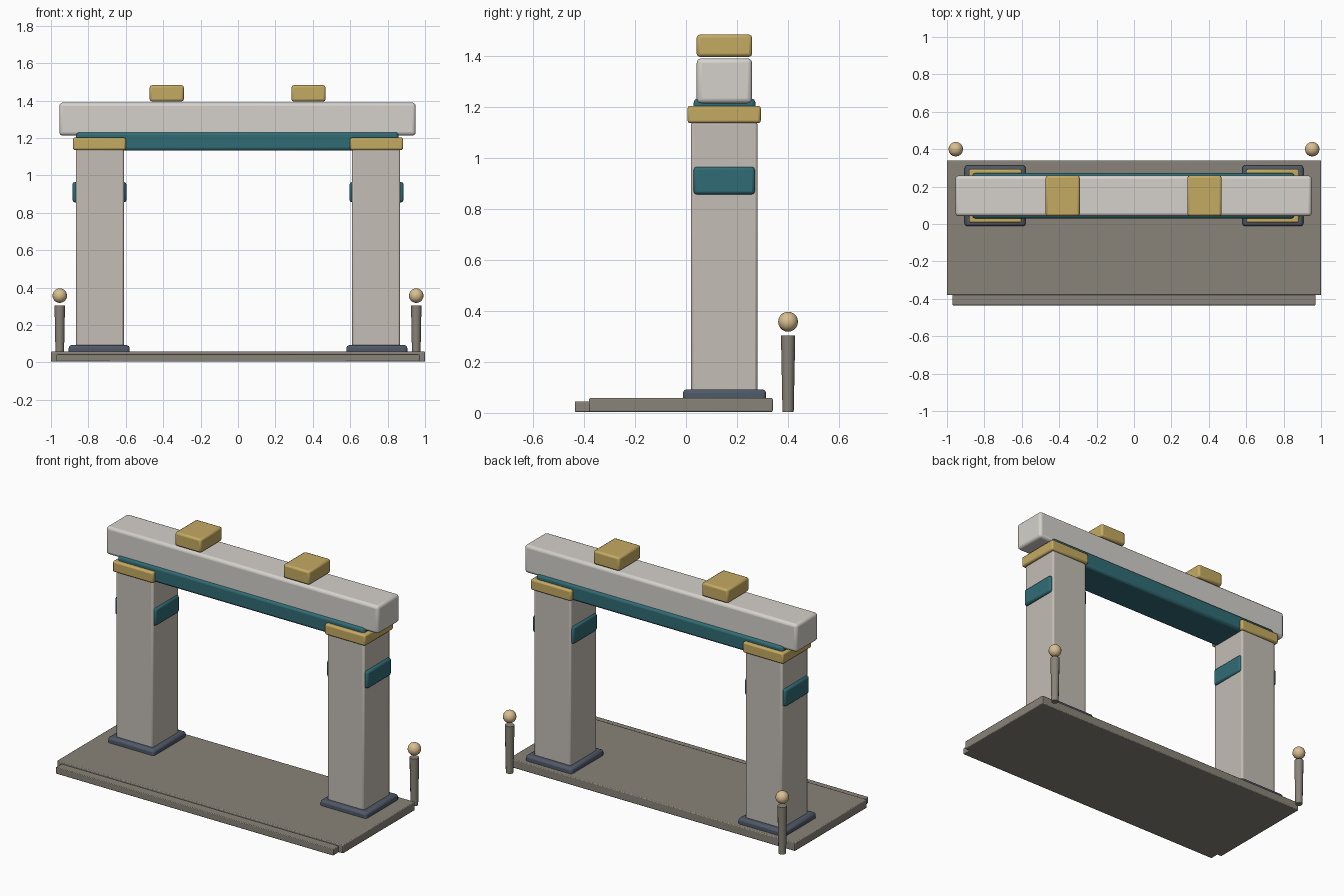
import bpy
import math

if "Cube" in bpy.data.objects:
    bpy.data.objects.remove(bpy.data.objects["Cube"])


def material(name, r, g, b):
    m = bpy.data.materials.new(name)
    m.diffuse_color = (r, g, b, 1)
    m.use_nodes = True
    m.node_tree.nodes["Principled BSDF"].inputs["Base Color"].default_value = m.diffuse_color
    return m


STONE = material("pale stone", 0.66, 0.64, 0.60)
COLUMN = material("warm stone", 0.55, 0.51, 0.46)
PAVING = material("paving", 0.25, 0.23, 0.19)
SLATE = material("slate", 0.08, 0.10, 0.14)
TEAL = material("teal", 0.03, 0.15, 0.18)
GOLD = material("gold", 0.55, 0.40, 0.12)
BALL = material("lamp", 0.70, 0.52, 0.28)


def finish(ob, name, mat):
    ob.name = name
    ob.data.materials.append(mat)
    bpy.ops.object.shade_smooth_by_angle(angle=math.radians(35))
    return ob


def box(name, x, y, z, mat, bevel=0.01, segments=2):
    """Bevelled box given by its (min, max) range on each axis."""
    ranges = (x, y, z)
    bpy.ops.mesh.primitive_cube_add(size=1, location=[(a + b) / 2 for a, b in ranges])
    ob = bpy.context.object
    ob.scale = [b - a for a, b in ranges]
    bpy.ops.object.transform_apply(location=False, rotation=False, scale=True)
    mod = ob.modifiers.new("soft edges", "BEVEL")
    mod.width, mod.segments = bevel, segments
    return finish(ob, name, mat)


# Platform and front step
box("platform", (-1, 1), (-0.38, 0.34), (0.004, 0.058), PAVING, 0.005)
box("front_step", (-0.97, 0.97), (-0.435, -0.36), (0.004, 0.045), PAVING, 0.004)

for side, s in (("left", -1), ("right", 1)):
    def span(a, b):
        return tuple(sorted((s * a, s * b)))

    # Column with plinth, inset side bands and gold capital
    plinth = box(side + "_plinth", span(0.58, 0.905), (-0.012, 0.314), (0.03, 0.092), SLATE, 0.014)
    box(side + "_column", span(0.61, 0.867), (0.02, 0.28), (0.05, 1.14), COLUMN, 0.01)
    box(side + "_band", span(0.597, 0.885), (0.03, 0.27), (0.856, 0.964), TEAL, 0.012)
    box(side + "_capital", span(0.6, 0.883), (0.006, 0.293), (1.135, 1.203), GOLD, 0.01)

    # Block on top of the lintel
    block = (-0.472, -0.29) if s < 0 else (0.286, 0.468)
    box(side + "_roof_block", block, (0.042, 0.259), (1.395, 1.482), GOLD, 0.012)

    # Bollard behind the platform, widening upward, with a ball above it
    bpy.ops.mesh.primitive_cone_add(vertices=12, radius1=0.022, radius2=0.028, depth=0.3,
                                    location=(s * 0.953, 0.4, 0.154))
    finish(bpy.context.object, side + "_bollard", PAVING)
    bpy.ops.mesh.primitive_uv_sphere_add(segments=16, ring_count=10, radius=0.039,
                                         location=(s * 0.953, 0.4, 0.357))
    finish(bpy.context.object, side + "_bollard_ball", BALL)

# Teal under-beam and the pale lintel over it
box("under_beam", (-0.865, 0.858), (0.03, 0.272), (1.132, 1.232), TEAL, 0.016)
box("lintel", (-0.955, 0.95), (0.042, 0.259), (1.213, 1.389), STONE, 0.018, 3)
